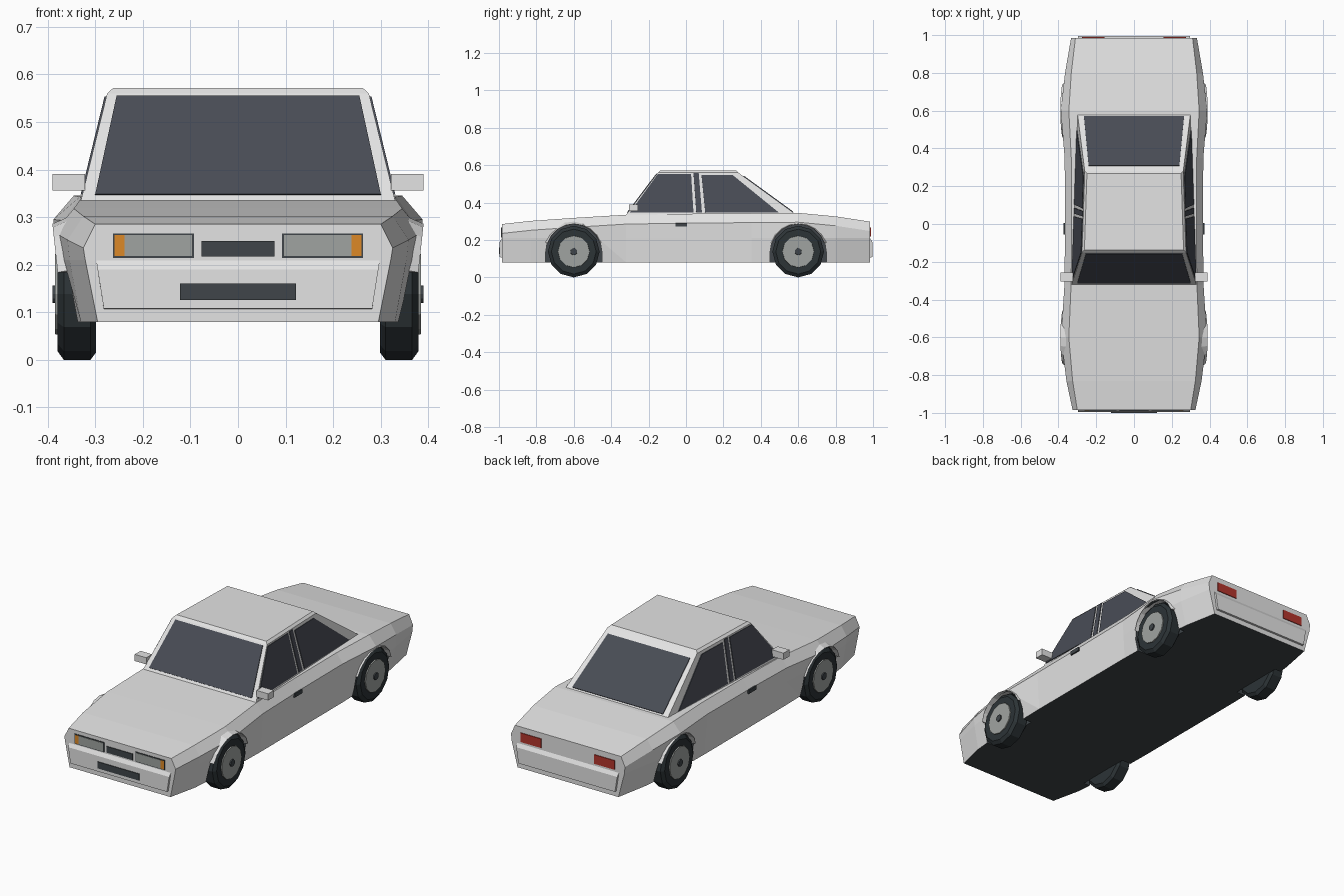
import bpy, bmesh
from math import sin, cos, pi, radians
from mathutils import Vector

if "Cube" in bpy.data.objects:
    bpy.data.objects.remove(bpy.data.objects["Cube"], do_unlink=True)


def material(name, r, g, b):
    m = bpy.data.materials.new(name)
    m.use_nodes = True
    m.diffuse_color = (r, g, b, 1)
    m.node_tree.nodes["Principled BSDF"].inputs["Base Color"].default_value = (r, g, b, 1)
    return m


PAINT = material("white paint", 0.77, 0.77, 0.77)
GLASS = material("dark glass", 0.065, 0.072, 0.09)
TRIM = material("dark trim", 0.05, 0.06, 0.067)
RUBBER = material("black rubber", 0.025, 0.033, 0.037)
GREY = material("lens and rim grey", 0.35, 0.37, 0.355)
AMBER = material("amber", 0.72, 0.25, 0.02)
RED = material("tail red", 0.45, 0.035, 0.025)


def loft(name, rings, *mats, caps=True, closed=True):
    """Skin a list of equal-length point rings."""
    bm = bmesh.new()
    loops = [[bm.verts.new(p) for p in ring] for ring in rings]
    n = len(rings[0])
    for a, b in zip(loops, loops[1:]):
        for i in range(n if closed else n - 1):
            j = (i + 1) % n
            bm.faces.new((a[i], a[j], b[j], b[i]))
    if caps:
        bm.faces.new(loops[0])
        bm.faces.new(loops[-1])
    bmesh.ops.recalc_face_normals(bm, faces=bm.faces)
    mesh = bpy.data.meshes.new(name)
    bm.to_mesh(mesh)
    bm.free()
    for m in mats:
        mesh.materials.append(m)
    obj = bpy.data.objects.new(name, mesh)
    bpy.context.collection.objects.link(obj)
    return obj


def plate(name, corners, out, mat, lift=0.004):
    """Thin panel lying on a surface, raised along out."""
    out = Vector(out).normalized()
    pts = [Vector(c) for c in corners]
    return loft(name, [[p - out * 0.004 for p in pts], [p + out * lift for p in pts]], mat)


def box(name, x, y, z, mat):
    ring = lambda h: [(x[0], y[0], h), (x[1], y[0], h), (x[1], y[1], h), (x[0], y[1], h)]
    return loft(name, [ring(z[0]), ring(z[1])], mat)


# Lower body: y, deck height, deck half-width, shoulder half-width, sill half-width
stations = [
    (-0.985, 0.285, 0.300, 0.325, 0.295), (-0.83, 0.302, 0.325, 0.358, 0.33),
    (-0.6, 0.318, 0.345, 0.386, 0.35), (-0.32, 0.335, 0.333, 0.368, 0.355),
    (0, 0.34, 0.33, 0.365, 0.355), (0.35, 0.343, 0.332, 0.367, 0.355),
    (0.6, 0.345, 0.345, 0.388, 0.35), (0.8, 0.326, 0.332, 0.365, 0.33),
    (0.985, 0.298, 0.31, 0.333, 0.295)]
rings = []
for y, top, deck, shoulder, sill in stations:
    half = [(sill, 0.08), (shoulder - 0.004, 0.21), (shoulder, top - 0.05), (deck, top)]
    rings.append([(x, y, z) for x, z in half] + [(-x, y, z) for x, z in reversed(half)])
body = loft("body", rings, PAINT, TRIM)
for f in body.data.polygons:
    f.material_index = 1 if f.normal.z < -0.9 else 0

# Wheel arches cut into the body, with flared lips
AXLES = {"front": -0.6, "rear": 0.6}
SIDES = {"left": 1, "right": -1}
ARC = [pi * i / 10 for i in range(11)]
for end, cy in AXLES.items():
    for side, s in SIDES.items():
        outline = [(0.15, -0.05)] + [(0.15 * cos(a), 0.138 + 0.147 * sin(a)) for a in ARC] + [(-0.15, -0.05)]
        cutter = loft("arch_cutter", [[(s * x, cy + u, z) for u, z in outline] for x in (0.3, 0.5)], PAINT, TRIM)
        cutter.hide_render = True
        for f in cutter.data.polygons:
            f.material_index = 1
        mod = body.modifiers.new("arch", "BOOLEAN")
        mod.operation, mod.solver, mod.object = "DIFFERENCE", "EXACT", cutter
        bpy.context.view_layer.objects.active = body
        bpy.ops.object.modifier_apply(modifier=mod.name)
        bpy.data.objects.remove(cutter, do_unlink=True)

        lip = []
        for a in ARC[1:-1]:
            c, h = cos(a), sin(a)
            lip.append([(s * x, cy + r * c, 0.138 + r * h) for x, r in
                        ((0.355, 0.163), (0.374 + 0.016 * h, 0.148), (0.35, 0.146))])
        loft(f"{end}_{side}_arch_lip", lip, PAINT)

        # Twelve-sided wheel: tyre, rim disc and hub cap
        def disc(part, steps, mat, n=12):
            loft(f"{end}_{side}_{part}", [[(s * x, cy + r * sin(2 * pi * i / n), 0.138 - r * cos(2 * pi * i / n))
                                          for i in range(n)] for x, r in steps], mat)
        disc("tyre", [(0.298, 0.122), (0.31, 0.138), (0.366, 0.138), (0.379, 0.12)], RUBBER)
        disc("rim", [(0.36, 0.088), (0.384, 0.084)], GREY)
        disc("hub_cap", [(0.37, 0.02), (0.39, 0.018)], TRIM)


# Cabin surfaces
def side_x(y, z):
    return 0.33 - 0.033 * (y + 0.32) - 0.22 * (z - 0.335)


def front_y(z):
    return -0.32 + 0.755 * (z - 0.335)


def rear_y(z):
    return 0.59 - 1.378 * (z - 0.335)


def cabin_ring(z, inset=0.0, plane_z=None):
    h = z if plane_z is None else plane_z
    a, b = front_y(h) + inset, rear_y(h) - inset
    return [(side_x(a, h) - inset, a, z), (side_x(b, h) - inset, b, z),
            (inset - side_x(b, h), b, z), (inset - side_x(a, h), a, z)]


loft("cabin", [cabin_ring(0.315), cabin_ring(0.56), cabin_ring(0.571, 0.012, 0.56)], PAINT)

# Windows
lo, hi = 0.346, 0.553
plate("windshield", [(-0.3, front_y(lo), lo), (0.3, front_y(lo), lo),
                     (0.255, front_y(hi), hi), (-0.255, front_y(hi), hi)], (0, -1, 0.755), GLASS)
lo, hi = 0.35, 0.54
plate("rear_window", [(-0.265, rear_y(lo), lo), (0.265, rear_y(lo), lo),
                      (0.24, rear_y(hi), hi), (-0.24, rear_y(hi), hi)], (0, 1, 1.378), GLASS)
side_panes = {
    "front_side_window": [(-0.3, 0.347), (0.04, 0.347), (0.027, 0.553), (-0.15, 0.553)],
    "door_pillar": [(0.055, 0.347), (0.085, 0.347), (0.068, 0.556), (0.04, 0.556)],
    "rear_side_window": [(0.103, 0.347), (0.495, 0.347), (0.25, 0.546), (0.083, 0.546)]}
for side, s in SIDES.items():
    for name, pts in side_panes.items():
        plate(f"{side}_{name}", [(s * side_x(y, z), y, z) for y, z in pts], (s, 0.033 * s * s, 0.22), GLASS)

    # Mirrors and door handles
    box(f"{side}_mirror", (s * 0.322, s * 0.39), (-0.305, -0.257), (0.356, 0.391), PAINT)
    box(f"{side}_handle", (s * 0.355, s * 0.372), (-0.056, 0.006), (0.271, 0.291), TRIM)

# Bumpers
for end, d in (("front", -1), ("rear", 1)):
    profile = [(0.96, 0.21, 0.298), (0.984, 0.21, 0.298), (0.996, 0.19, 0.295),
               (0.996, 0.108, 0.282), (0.96, 0.106, 0.282)]
    loft(f"{end}_bumper", [[(s * x, d * y, z) for y, z, x in profile] for s in (-1, 1)], PAINT)


# Lamps and grilles on the end faces
def face_plate(name, x0, x1, z0, z1, y, mat, lift=0.004):
    out = (0, 1 if y > 0 else -1, 0)
    plate(name, [(x0, y, z0), (x1, y, z0), (x1, y, z1), (x0, y, z1)], out, mat, lift)


face_plate("upper_grille", -0.077, 0.077, 0.217, 0.25, -0.985, TRIM)
face_plate("lower_grille", -0.122, 0.122, 0.126, 0.161, -0.996, TRIM)
for side, s in SIDES.items():
    face_plate(f"{side}_lamp_frame", s * 0.092, s * 0.263, 0.214, 0.266, -0.985, TRIM, 0.003)
    face_plate(f"{side}_headlamp", s * 0.097, s * 0.239, 0.218, 0.262, -0.985, GREY, 0.005)
    face_plate(f"{side}_indicator", s * 0.239, s * 0.26, 0.218, 0.262, -0.985, AMBER, 0.005)
    face_plate(f"{side}_tail_lamp", s * 0.155, s * 0.275, 0.22, 0.268, 0.985, RED)
